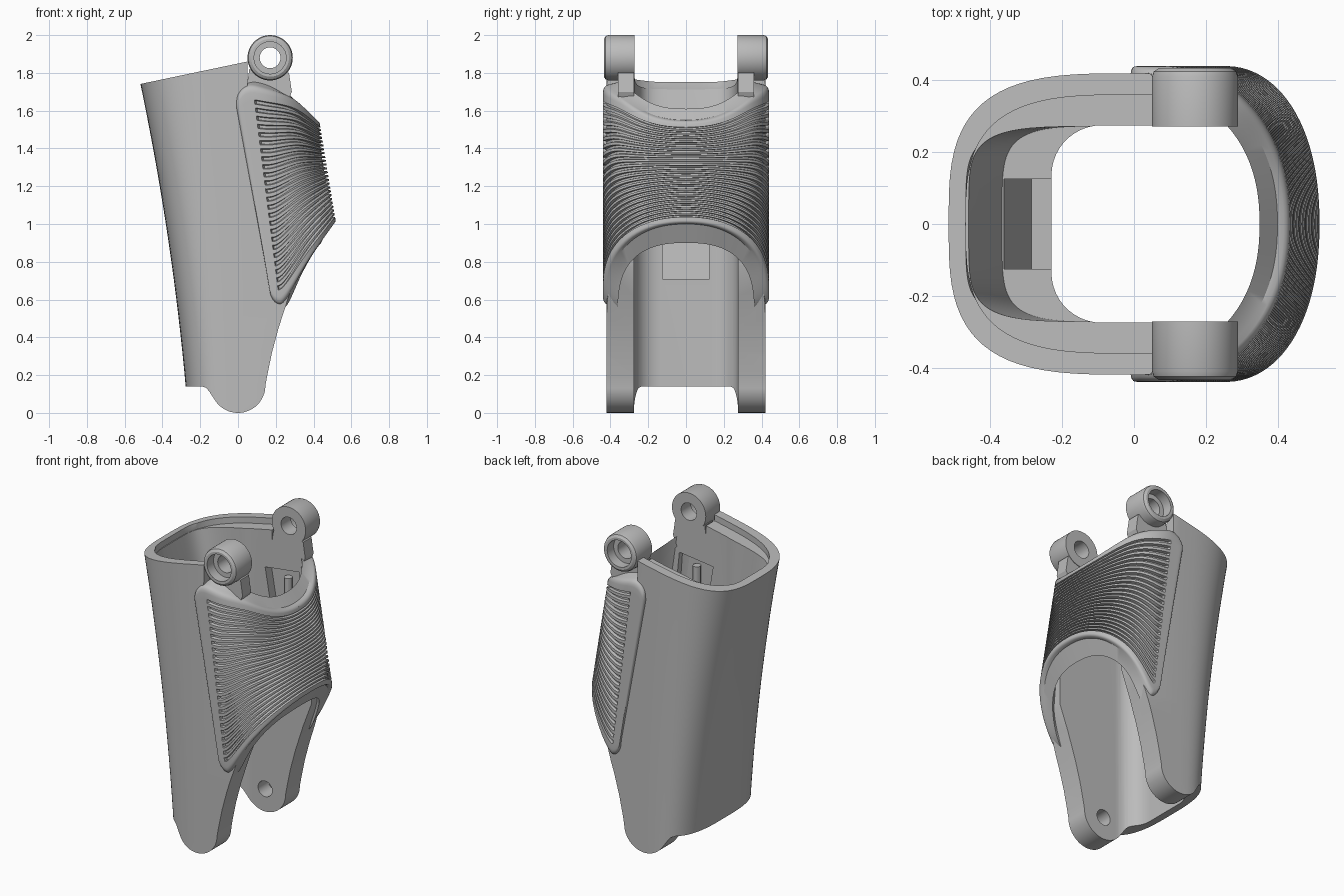
import bpy, bmesh, math
from mathutils import Vector

if "Cube" in bpy.data.objects:
    bpy.data.objects.remove(bpy.data.objects["Cube"])

grey = bpy.data.materials.new("light grey")
grey.use_nodes = True
grey.diffuse_color = (0.5, 0.5, 0.5, 1)
grey.node_tree.nodes["Principled BSDF"].inputs["Base Color"].default_value = (0.5, 0.5, 0.5, 1)


def make(name, rings):
    """Closed skin through a list of equal rings, capped at both ends."""
    bm = bmesh.new()
    rows = [[bm.verts.new(p) for p in r] for r in rings]
    n = len(rows[0])
    for a, b in zip(rows, rows[1:]):
        for i in range(n):
            j = (i + 1) % n
            bm.faces.new((a[i], a[j], b[j], b[i]))
    bm.faces.new(rows[0])
    bm.faces.new(rows[-1])
    bmesh.ops.recalc_face_normals(bm, faces=bm.faces)
    me = bpy.data.meshes.new(name)
    bm.to_mesh(me)
    bm.free()
    me.materials.append(grey)
    ob = bpy.data.objects.new(name, me)
    bpy.context.collection.objects.link(ob)
    return ob


def prism(name, pts, y0, y1):
    return make(name, [[(x, y, z) for x, z in pts] for y in (y0, y1)])


def arc(cx, cz, r, a0=0, a1=352.5, n=48):
    angles = [math.radians(a0 + (a1 - a0) * i / (n - 1)) for i in range(n)]
    return [(cx + r * math.cos(a), cz + r * math.sin(a)) for a in angles]


def select(ob):
    bpy.ops.object.select_all(action='DESELECT')
    ob.select_set(True)
    bpy.context.view_layer.objects.active = ob


def volume(me):
    bm = bmesh.new()
    bm.from_mesh(me)
    v = abs(bm.calc_volume())
    bm.free()
    return v


def boolean(ob, cutter, op='DIFFERENCE'):
    """Cut with the first solver that leaves a plausible solid."""
    before = ob.data.copy()
    size = volume(before)
    for solver in ('EXACT', 'MANIFOLD', 'FLOAT'):
        ob.data = before.copy()
        select(ob)
        m = ob.modifiers.new("cut", 'BOOLEAN')
        m.object, m.operation, m.solver = cutter, op, solver
        bpy.ops.object.modifier_apply(modifier=m.name)
        if 0.2 * size < volume(ob.data) < 0.99999 * size:
            break
    else:
        ob.data = before
    bpy.data.objects.remove(cutter)


def smooth(ob, angle=30):
    select(ob)
    bpy.ops.object.shade_smooth_by_angle(angle=math.radians(angle))


def back_x(z):
    return 0.265 + 0.08 * z + 0.037 * z * z


def front_x(z):
    return 0.52 - 0.164 * (z - 1)


def section(z, inset, half_y, n):
    """Rounded outline: squarish at the back, elliptical at the grip side."""
    pts, steps = [], 40
    for i in range(steps + 1):
        a = math.pi / 2 + math.pi * i / steps
        c, s = abs(math.cos(a)), math.sin(a)
        y = math.copysign(abs(s) ** (2 / n), s)
        pts.append((-(back_x(z) - inset) * c ** (2 / n), half_y * y))
    cx = max(front_x(z) - 0.36, 0.03)
    for i in range(25):
        a = -math.pi / 2 + math.pi * i / 24
        pts.append((cx + 0.28 * math.cos(a), half_y * math.sin(a)))
    return pts


def loft(name, zs, inset, half_y, n):
    return make(name, [[(x, y, z) for x, y in section(z, inset, half_y, n)] for z in zs])


# Main shell: lofted tube trimmed to the side outline
shell = loft("shell", [-0.1 + 0.1 * i for i in range(22)], 0, 0.42, 3.2)
outline = [(-0.7, 1.703), (0.05, 1.86), (0.05, 1.7), (0.25, 1.64), (0.33, 1.55), (0.33, 0.78),
           (0.27, 0.62), (0.215, 0.45), (0.18, 0.32), (0.155, 0.2)]
outline += arc(0, 0.145, 0.145, 0, -150, 28)
outline += [(-0.15, 0.11), (-0.167, 0.132), (-0.19, 0.14), (-0.7, 0.14)]
boolean(shell, prism("outline_cutter", outline, -1, 1), 'INTERSECT')

# Straight bore with rounded back corners, open on the grip side
bore = [(1, -0.275), (1, 0.275)]
bore += arc(-0.09, 0.135, 0.14, 90, 180, 12) + arc(-0.09, -0.135, 0.14, 180, 270, 12)
boolean(shell, make("bore_cutter", [[(x, y, z) for x, y in bore] for z in (-1, 3)]))

# Wider upper cavity and the notch in the back liner
boolean(shell, loft("cavity_cutter", [1.22 + 0.1 * i for i in range(9)], 0.05, 0.272, 5))
notch = [(0, 0.71), (-0.285, 0.71), (-0.375, 1.3), (0, 1.3)]
boolean(shell, prism("notch_cutter", notch, -0.125, 0.125))

# Stepped rim below the slanted top edge
rim = section(1.75, 0.05, 0.36, 3.2)
boolean(shell, make("rim_cutter", [[(x, y, 1.81 + 0.21 * x) for x, y in rim],
                                   [(x, y, 2.3) for x, y in rim]]))

# Blind pivot holes in the legs and pockets in the cheeks
pocket = [(0.0, 1.57), (0.05, 1.28), (0.27, 1.3), (0.24, 1.6)]
boolean(shell, prism("pivot_cutter", arc(0, 0.145, 0.05), -0.38, 0.38))
boolean(shell, prism("pocket_cutter", pocket, -0.335, 0.335))
smooth(shell)


# Ribbed grip that wraps around the open side
def spline(pts, f):
    f = min(max(f, 0), 1) * (len(pts) - 1)
    i = min(int(f), len(pts) - 2)
    t = f - i
    p = [Vector(pts[min(max(k, 0), len(pts) - 1)]) for k in range(i - 1, i + 3)]
    return 0.5 * (2 * p[1] + (p[2] - p[0]) * t + (2 * p[0] - 5 * p[1] + 4 * p[2] - p[3]) * t ** 2
                  + (3 * p[1] - p[0] - 3 * p[2] + p[3]) * t ** 3)


lower = [(0.165, 0.68), (0.175, 0.615), (0.21, 0.575), (0.255, 0.6), (0.38, 0.8), (0.52, 1.0)]
upper = [(-0.01, 1.62), (0.0, 1.69), (0.05, 1.735), (0.14, 1.725), (0.3, 1.67), (0.43, 1.55)]
BEND, POWER = 0.33, 2.2


def grip_point(f, v, side, depth, dz=0):
    x, z = spline(lower, f).lerp(spline(upper, f), v)
    g = min(max((x - front_x(z) + BEND) / BEND, 0), 1)
    y = (1 - g ** POWER) ** (1 / POWER)
    nrm = Vector((g ** (POWER - 1) / BEND, y ** (POWER - 1) / 0.44)).normalized()
    return (x - depth * nrm.x, side * (0.44 * y - depth * nrm.y), z + dz)


RIBS, HALF = 24, 48
pitch = 0.88 / RIBS
levels = [(v, 0) for v in (0, 0.006, 0.014, 0.024, 0.036)]
for k in range(RIBS):
    for part, cut in ((0.2, 0), (0.3, 1), (0.65, 1), (0.75, 0)):
        levels.append((0.06 + (k + part) * pitch, cut))
levels += [(1 - v, 0) for v in (0.036, 0.024, 0.014, 0.006, 0)]

rings = []
for j in range(-HALF, HALF + 1):
    t = 1 - abs(j) / HALF
    f = math.sin(t * math.pi / 2)
    side = 1 if j > 0 else -1
    ring = []
    for v, cut in levels:
        e = min(v / 0.036, (1 - v) / 0.036, f / 0.25, 1)
        depth = 0.03 * (1 - math.sqrt(1 - (1 - e) ** 2))
        if cut and f > 0.48:
            depth += 0.018
        ring.append(grip_point(f, v, side, depth))
    for v in (1, 0.75, 0.5, 0.25, 0):
        ring.append(grip_point(f, v, side, 0.08, (0.16 * v - 0.1) * f * f))
    rings.append(ring)
smooth(make("ribbed_grip", rings))

# Hinge eyes, their necks and the pins in the pockets, on both sides
neck = [(0.03, 1.62), (0.06, 1.82), (0.1, 1.81), (0.24, 1.81), (0.27, 1.8), (0.285, 1.7), (0.25, 1.62)]
for s, label in ((-1, "front"), (1, "back")):
    eye = make(label + "_hinge_eye", [[(x, s * y, z) for x, z in arc(0.17, 1.88, r)]
               for y, r in ((0.272, 0.12), (0.41, 0.12), (0.425, 0.115), (0.435, 0.1))])
    boolean(eye, prism("eye_cutter", arc(0.17, 1.88, 0.055), s * 0.2, s * 0.5))
    boolean(eye, prism("counterbore_cutter", arc(0.17, 1.88, 0.085), s * 0.37, s * 0.5))
    smooth(eye)
    prism(label + "_hinge_neck", neck, s * 0.275, s * 0.36)
    pin = make(label + "_pocket_pin", [[(x, s * y, z) for x, y in arc(0.14, 0.31, 0.025, 0, 330, 12)]
               for z in (1.28, 1.53)])
    smooth(pin)
